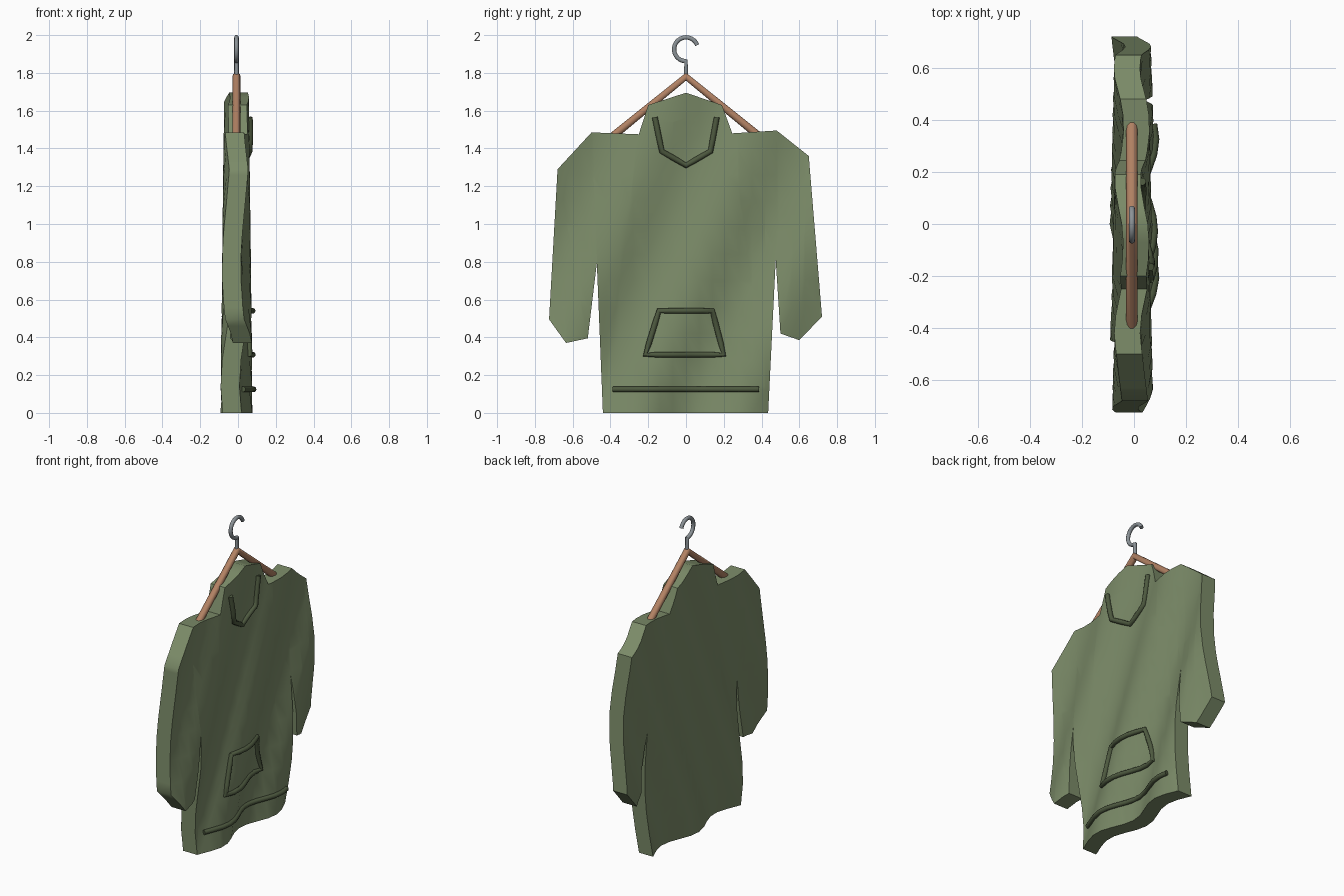
import bpy, bmesh, math
from mathutils import Vector

cube = bpy.data.objects.get("Cube")
if cube:
    bpy.data.objects.remove(cube, do_unlink=True)


def material(name, rgb, metallic=0.0):
    m = bpy.data.materials.new(name)
    m.use_nodes = True
    m.diffuse_color = (*rgb, 1)
    m.node_tree.nodes["Principled BSDF"].inputs["Base Color"].default_value = (*rgb, 1)
    return m


cloth = material("sage cloth", (0.20, 0.26, 0.14))
trim = material("dark green trim", (0.075, 0.10, 0.05))
wood = material("hanger wood", (0.44, 0.22, 0.125))
steel = material("hook steel", (0.26, 0.29, 0.31))

HALF = 0.05      # half the garment thickness
CENTRE = -0.008  # middle plane of the hanger


def drape(y, z):
    """Sideways shift of the cloth: slanted folds, deeper near the hem."""
    return CENTRE + (0.036 - 0.012 * z) * math.cos(12 * y - 5 * z + 3)


def smooth(obj, degrees):
    bpy.ops.object.select_all(action='DESELECT')
    obj.select_set(True)
    bpy.context.view_layer.objects.active = obj
    bpy.ops.object.shade_smooth_by_angle(angle=math.radians(degrees))


def tube(name, points, radius, mat, closed=False):
    """Round bar along a list of points, turned into a mesh."""
    curve = bpy.data.curves.new(name, 'CURVE')
    curve.dimensions = '3D'
    curve.bevel_depth = radius
    curve.bevel_resolution = 3
    curve.use_fill_caps = True
    spline = curve.splines.new('POLY')
    spline.points.add(len(points) - 1)
    for p, co in zip(spline.points, points):
        p.co = (*co, 1)
    spline.use_cyclic_u = closed
    curve.materials.append(mat)
    obj = bpy.data.objects.new(name, curve)
    bpy.context.collection.objects.link(obj)
    bpy.ops.object.select_all(action='DESELECT')
    obj.select_set(True)
    bpy.context.view_layer.objects.active = obj
    bpy.ops.object.convert(target='MESH')
    smooth(bpy.context.object, 50)


def piping(name, corners, closed=False):
    """Trim that follows the folds on the decorated side."""
    ends = corners[1:] + (corners[:1] if closed else [])
    flat = []
    for a, b in zip(corners, ends):
        a, b = Vector(a), Vector(b)
        n = max(2, round((b - a).length / 0.06))
        flat += [a.lerp(b, i / n) for i in range(n)]
    if not closed:
        flat.append(Vector(corners[-1]))
    path = [(drape(y, z) + HALF + 0.006, y, z) for y, z in flat]
    tube(name, path, 0.015, trim, closed)


# Garment: one outline with sleeves and hood, sliced, thickened and draped
outline = [(-0.44, 0), (-0.47, 0.81), (-0.52, 0.395), (-0.635, 0.37),
           (-0.725, 0.495), (-0.68, 1.29), (-0.5, 1.485), (-0.25, 1.475),
           (-0.2, 1.63), (0, 1.695), (0.19, 1.63), (0.245, 1.48),
           (0.48, 1.495), (0.65, 1.36), (0.72, 0.51), (0.6, 0.385),
           (0.5, 0.42), (0.475, 0.81), (0.435, 0)]
bm = bmesh.new()
face = bm.faces.new([bm.verts.new((0, y, z)) for y, z in outline])
bmesh.ops.triangulate(bm, faces=[face])


def slice_cloth(axis, start, stop, step):
    for i in range(round((stop - start) / step) + 1):
        co, no = Vector(), Vector()
        co[axis] = start + i * step
        no[axis] = 1
        bmesh.ops.bisect_plane(bm, geom=bm.verts[:] + bm.edges[:] + bm.faces[:],
                               plane_co=co, plane_no=no, dist=0.0005)


slice_cloth(1, -0.7, 0.7, 0.07)
slice_cloth(2, 0.14, 1.6, 0.14)
extruded = bmesh.ops.extrude_face_region(bm, geom=bm.faces[:], use_keep_orig=True)
front = {v for v in extruded["geom"] if isinstance(v, bmesh.types.BMVert)}
for v in bm.verts:
    v.co.x = drape(v.co.y, v.co.z) + (HALF if v in front else -HALF)
bmesh.ops.recalc_face_normals(bm, faces=bm.faces[:])
mesh = bpy.data.meshes.new("garment")
bm.to_mesh(mesh)
bm.free()
mesh.materials.append(cloth)
garment = bpy.data.objects.new("garment", mesh)
bpy.context.collection.objects.link(garment)
smooth(garment, 40)

# Piping: neckline, pouch pocket and hem band
piping("neckline_trim", [(-0.165, 1.565), (-0.128, 1.385), (0, 1.31),
                         (0.13, 1.385), (0.163, 1.565)])
piping("pocket_trim", [(-0.215, 0.308), (-0.143, 0.54), (0.14, 0.54),
                       (0.2, 0.308)], closed=True)
piping("hem_trim", [(-0.385, 0.125), (0.385, 0.125)])

# Hanger: two sloping arms meeting at the top
tube("hanger_arms", [(CENTRE, -0.4, 1.455), (CENTRE, 0, 1.78),
                     (CENTRE, 0.4, 1.455)], 0.022, wood)

# Hook: short stem, then an open ring
ring = [math.radians(-90 - i * 10) for i in range(26)]
hook = [(CENTRE, 0, 1.78)] + [(CENTRE, 0.063 * math.cos(a), 1.925 + 0.063 * math.sin(a))
                              for a in ring]
tube("hanger_hook", hook, 0.012, steel)
